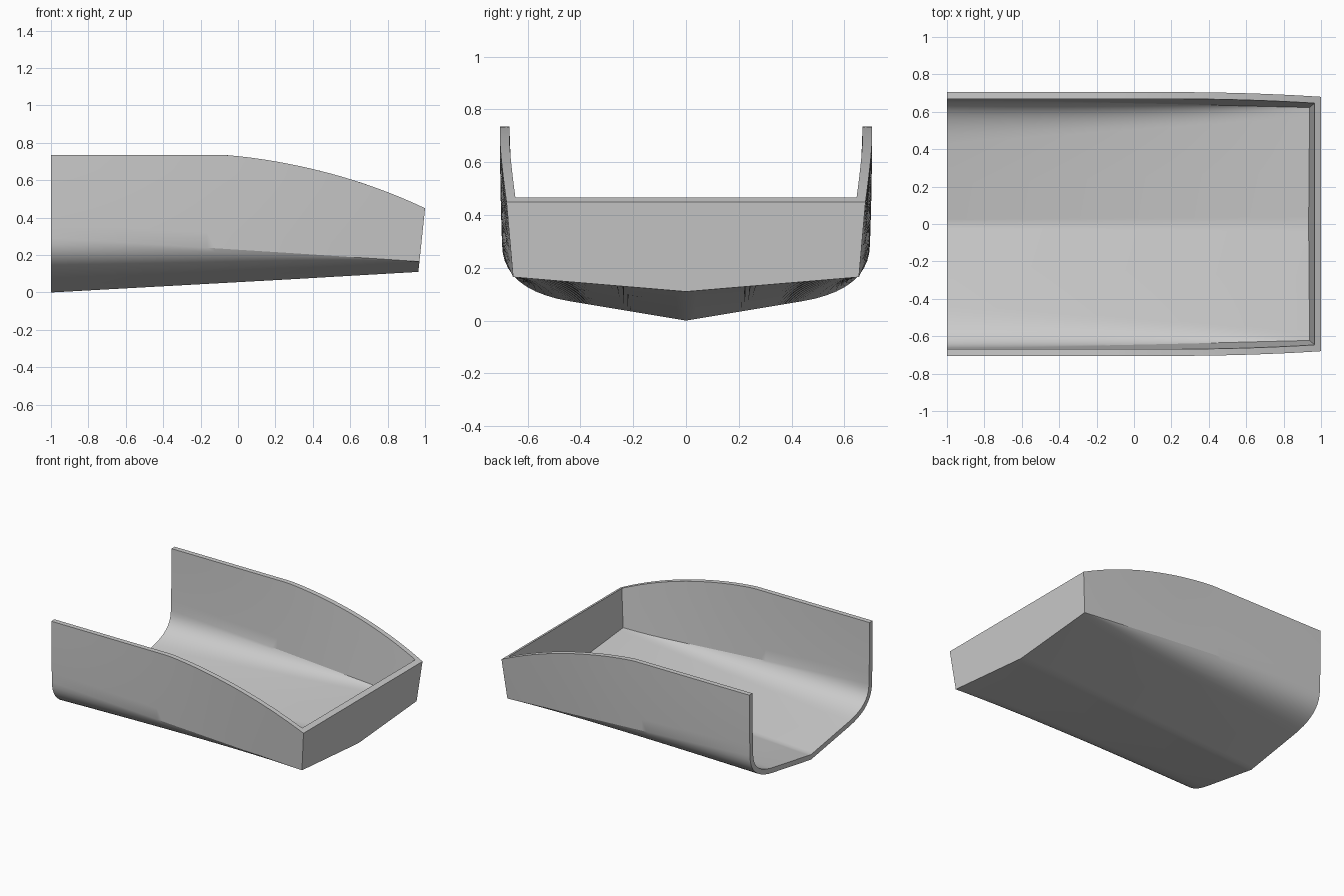
import bpy, bmesh
from mathutils import Vector

if "Cube" in bpy.data.objects:
    bpy.data.objects.remove(bpy.data.objects["Cube"])

WALL = 0.036
STATIONS = 48


def mix(a, b, t):
    return a + (b - a) * t


def bezier(a, c, b, t):
    return a * (1 - t) ** 2 + c * 2 * t * (1 - t) + b * t * t


def sheer_height(x):
    u = max(0, x + 0.07)
    return 0.735 - 0.08 * u - 0.174 * u * u


def half_section(x):
    """Outer half profile (y, z) from the keel up to the sheer."""
    s = (x + 1) / 2
    keel = mix(0, 0.11, s)
    slope = mix(0.167, 0.084, s)

    def on_bottom(y):
        return Vector((y, keel + slope * y))

    chine = Vector((mix(0.697, 0.655, s ** 1.4), mix(0.292, 0.165, s)))
    corner = on_bottom(chine.x - 0.16 * s * (1 - s))
    start = on_bottom(mix(0.44, 0.58, s))
    top = Vector((0.705 - 0.025 * (max(0, x - 0.2) / 0.8) ** 2, sheer_height(x)))
    side = (chine + top) / 2 + Vector((0.004 * (1 - s), 0))
    points = [on_bottom(start.x * f) for f in (0, 0.07, 0.5)]
    points += [bezier(start, corner, chine, i / 10) for i in range(11)]
    points += [bezier(chine, side, top, i / 6) for i in range(1, 7)]
    return points


def inset(points):
    """Offset a half profile inward by the wall thickness."""
    result = []
    for i, p in enumerate(points):
        before = points[i - 1] if i else Vector((-points[1].x, points[1].y))
        after = points[i + 1] if i < len(points) - 1 else p + (p - before)
        d1, d2 = (p - before).normalized(), (after - p).normalized()
        tangent = (d1 + d2).normalized()
        normal = Vector((-tangent.y, tangent.x))
        result.append(p + normal * WALL / max(0.5, tangent.dot(d1)))
    result[-1] = points[-1] - Vector((WALL, 0))
    return result


def add_section(bm, x, points):
    """Mirror a half profile and lean it with the raked transom."""
    full = [Vector((-p.x, p.y)) for p in reversed(points[1:])] + points
    lean = 0.105 * max(0, (x - 0.3) / 0.7)
    return [bm.verts.new((x + lean * (p.y - 0.45), p.x, p.y)) for p in full]


def strip(bm, a, b):
    for i in range(len(a) - 1):
        bm.faces.new((a[i], a[i + 1], b[i + 1], b[i]))


# Hull skins, inside and outside
bm = bmesh.new()
outer, inner = [], []
for i in range(STATIONS + 1):
    x = -1 + 2 * i / STATIONS
    outer.append(add_section(bm, x, half_section(x)))
    x_in = -1 + (2 - WALL) * i / STATIONS
    inner.append(add_section(bm, x_in, inset(half_section(x_in))))
for skin in (outer, inner):
    for a, b in zip(skin, skin[1:]):
        strip(bm, a, b)

# Gunwale rims, open forward edge and transom
for end in (0, -1):
    strip(bm, [s[end] for s in outer], [s[end] for s in inner])
strip(bm, outer[0], inner[0])
bm.faces.new(outer[-1])
bm.faces.new(inner[-1])
bm.faces.new((outer[-1][0], outer[-1][-1], inner[-1][-1], inner[-1][0]))
bmesh.ops.recalc_face_normals(bm, faces=bm.faces)

mesh = bpy.data.meshes.new("hull_shell")
bm.to_mesh(mesh)
bm.free()
hull = bpy.data.objects.new("hull_shell", mesh)
bpy.context.collection.objects.link(hull)

# Plain grey finish
grey = bpy.data.materials.new("plain_grey")
grey.use_nodes = True
colour = (0.6, 0.6, 0.6, 1)
grey.diffuse_color = colour
grey.node_tree.nodes["Principled BSDF"].inputs["Base Color"].default_value = colour
mesh.materials.append(grey)

bpy.ops.object.select_all(action="DESELECT")
hull.select_set(True)
bpy.context.view_layer.objects.active = hull
bpy.ops.object.shade_smooth_by_angle(angle=0.35)
